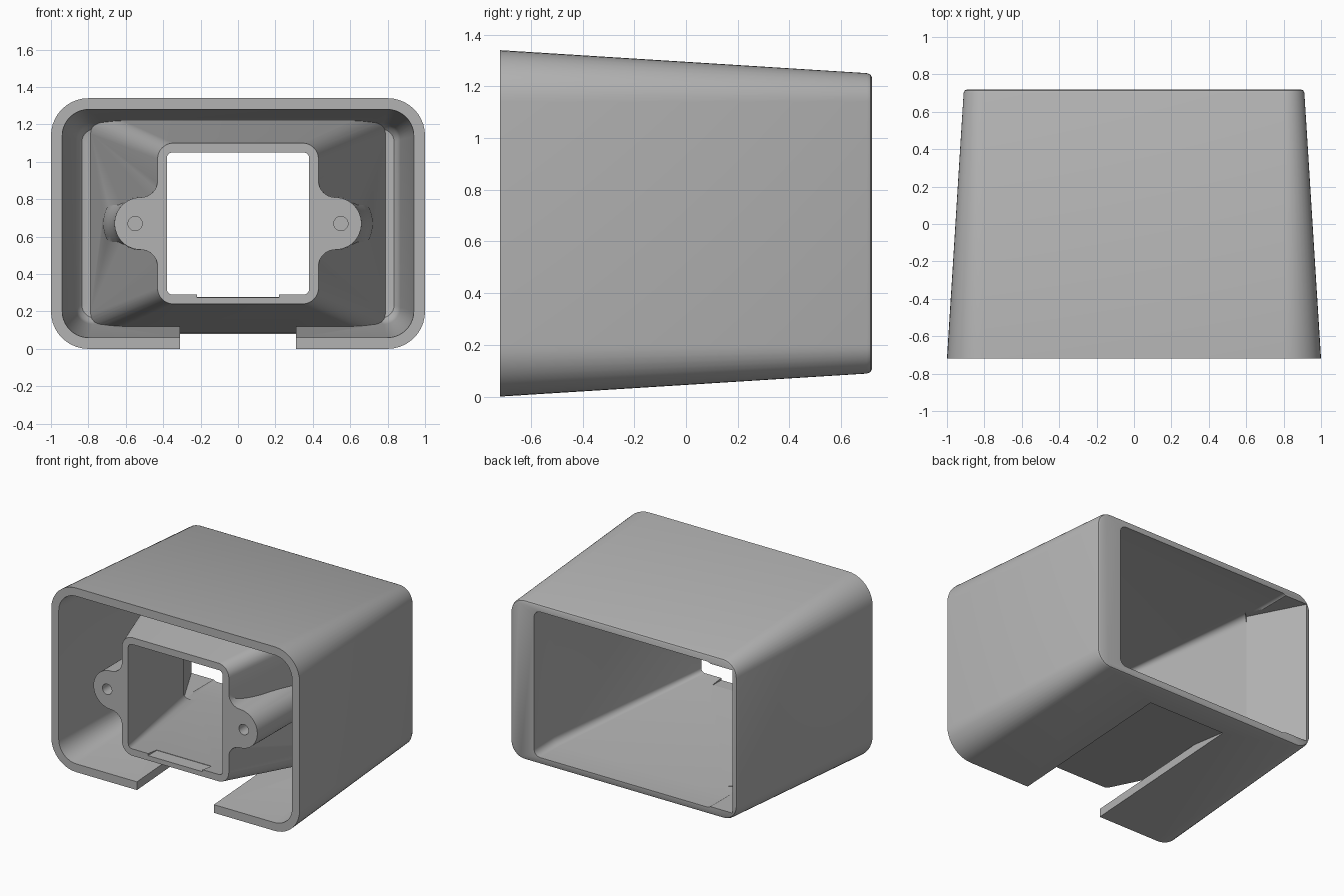
import bpy, bmesh, math

if "Cube" in bpy.data.objects:
    bpy.data.objects.remove(bpy.data.objects["Cube"], do_unlink=True)

grey = bpy.data.materials.new("plain_grey")
grey.use_nodes = True
grey.diffuse_color = (0.45, 0.45, 0.45, 1)
grey.node_tree.nodes["Principled BSDF"].inputs["Base Color"].default_value = (0.45, 0.45, 0.45, 1)

FRONT, BACK, MID = -0.72, 0.72, 0.67


def arc(cx, cz, r, a0, a1, n=10):
    steps = [math.radians(a0 + (a1 - a0) * i / n) for i in range(n + 1)]
    return [(cx + r * math.cos(a), cz + r * math.sin(a)) for a in steps]


def rounded_rect(half_w, half_h, r):
    w, h = half_w - r, half_h - r
    pts = []
    for sx, sz, a in ((1, 1, 0), (-1, 1, 90), (-1, -1, 180), (1, -1, 270)):
        pts += arc(sx * w, MID + sz * h, r, a, a + 90)
    return pts


def loft(name, rings):
    """Closed solid through rings of (x, y, z) points."""
    bm = bmesh.new()
    loops = [[bm.verts.new(p) for p in ring] for ring in rings]
    for a, b in zip(loops, loops[1:]):
        for i in range(len(a)):
            j = (i + 1) % len(a)
            bm.faces.new((a[i], a[j], b[j], b[i]))
    bm.faces.new(loops[0])
    bm.faces.new(loops[-1])
    bmesh.ops.recalc_face_normals(bm, faces=bm.faces)
    mesh = bpy.data.meshes.new(name)
    bm.to_mesh(mesh)
    bm.free()
    mesh.materials.append(grey)
    obj = bpy.data.objects.new(name, mesh)
    bpy.context.collection.objects.link(obj)
    return obj


def rect_loft(name, sections):
    """Sections are (y, half width, half height, corner radius)."""
    return loft(name, [[(x, y, z) for x, z in rounded_rect(w, h, r)]
                       for y, w, h, r in sections])


def box(name, x0, x1, y0, y1, z0, z1):
    return loft(name, [[(x0, y, z0), (x1, y, z0), (x1, y, z1), (x0, y, z1)]
                       for y in (y0, y1)])


def combine(target, tool, operation):
    tool.hide_render = True
    mod = target.modifiers.new(tool.name, 'BOOLEAN')
    mod.operation, mod.solver, mod.object = operation, 'EXACT', tool
    bpy.context.view_layer.objects.active = target
    bpy.ops.object.modifier_apply(modifier=mod.name)
    bpy.data.objects.remove(tool, do_unlink=True)


# Tapered outer shell with a softened back edge
housing = rect_loft("housing", [
    (FRONT, 1.0, 0.67, 0.2), (0.70, 0.911, 0.581, 0.11),
    (0.714, 0.905, 0.575, 0.106), (BACK, 0.892, 0.562, 0.095)])

# Front pocket around the funnel, with a filleted floor
combine(housing, rect_loft("pocket", [
    (-0.80, 0.945, 0.615, 0.145), (0.44, 0.868, 0.538, 0.09),
    (0.49, 0.855, 0.525, 0.08), (0.515, 0.835, 0.505, 0.07),
    (0.52, 0.81, 0.48, 0.05)]), 'DIFFERENCE')

# Slot through the underside
combine(housing, box("slot", -0.31, 0.31, -0.9, 0.54, -0.1, 0.2), 'DIFFERENCE')

# Funnel body from the square mouth out to the back
combine(housing, rect_loft("funnel", [
    (FRONT, 0.43, 0.43, 0.085), (0.55, 0.797, 0.587, 0.1)]), 'UNION')

# Screw ears beside the mouth, flared where they meet the funnel
outline = [(0.36, 0.90)] + arc(0.52, 0.90, 0.09, 180, 270)
outline += arc(0.52, MID, 0.14, 90, -90, 24)
outline += arc(0.52, 0.44, 0.09, 90, 180) + [(0.36, 0.44)]
flare = ((FRONT, 1), (-0.1, 1.02), (0, 1.1), (0.1, 1.25), (0.2, 1.4), (0.3, 1.45))
for side in (-1, 1):
    combine(housing, loft("ear", [
        [(side * (0.51 + (x - 0.51) * s), y, MID + (z - MID) * s) for x, z in outline]
        for y, s in flare]), 'UNION')

# Hollow inside of the funnel
combine(housing, rect_loft("hollow", [
    (-0.8, 0.38, 0.38, 0.03), (FRONT, 0.38, 0.38, 0.03),
    (0.49, 0.72, 0.53, 0.05), (0.8, 0.72, 0.53, 0.05)]), 'DIFFERENCE')

# Slanted relief widening the back opening on one side
relief = [(-0.895, 0.75), (-0.68, 0.34), (-0.5, 0.5), (-0.5, 0.75)]
combine(housing, loft("relief", [[(x, y, z) for x, y in relief]
                                 for z in (0.15, 1.19)]), 'DIFFERENCE')

# Screw holes and the shallow notch in the lower lip
for side in (-1, 1):
    combine(housing, loft("screw_hole", [
        [(x, y, z) for x, z in arc(side * 0.55, MID, 0.038, 0, 345, 23)]
        for y in (-0.8, -0.3)]), 'DIFFERENCE')
combine(housing, box("lip_notch", -0.22, 0.22, -0.8, -0.62, 0.275, 0.35), 'DIFFERENCE')

bpy.ops.object.select_all(action='DESELECT')
housing.select_set(True)
bpy.context.view_layer.objects.active = housing
bpy.ops.object.shade_smooth_by_angle(angle=math.radians(30))
